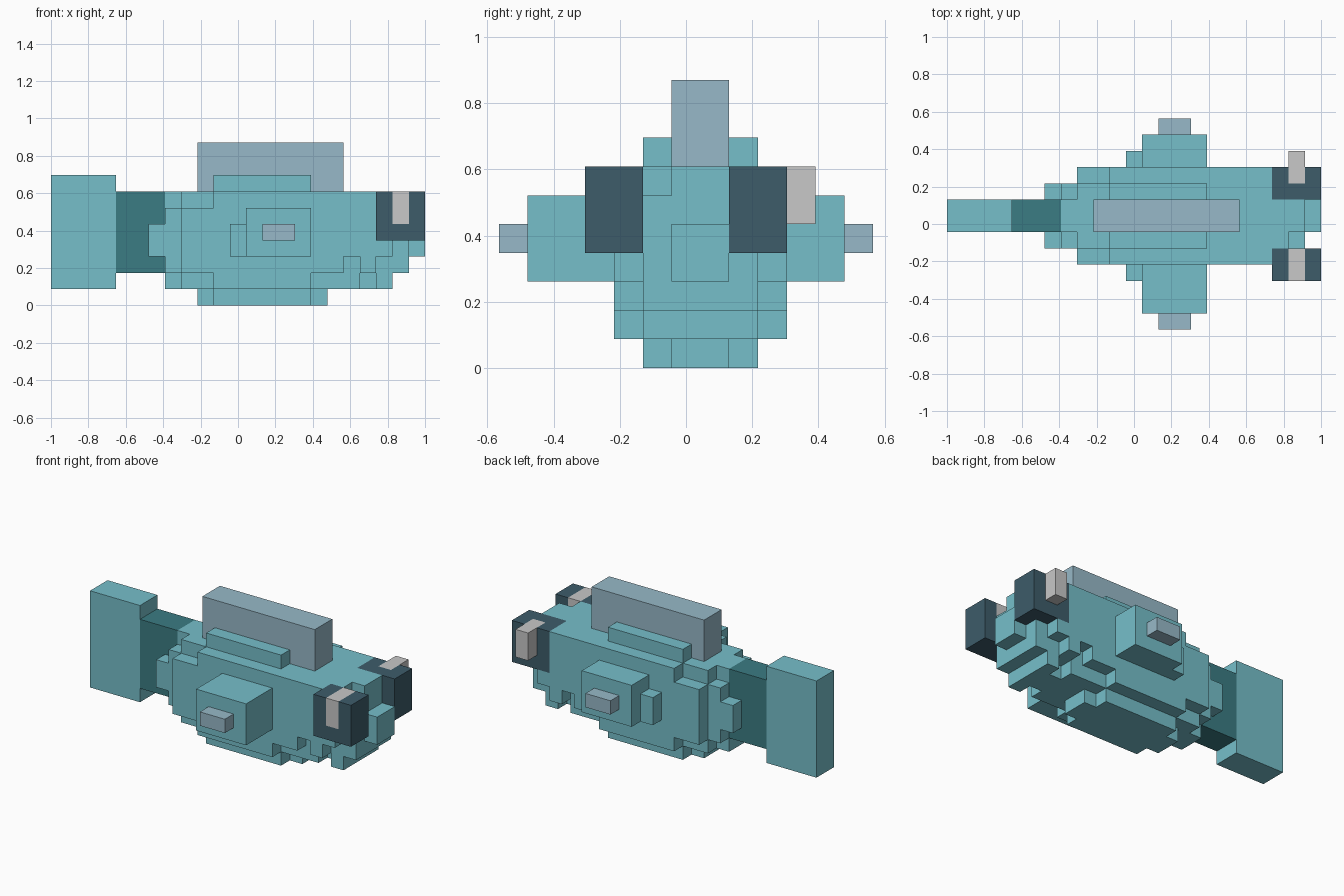
import bpy, bmesh
from mathutils import Vector

if "Cube" in bpy.data.objects:
    bpy.data.objects.remove(bpy.data.objects["Cube"])

U = 2 / 23  # one block


def lin(hexcode):
    out = []
    for i in (0, 2, 4):
        c = int(hexcode[i:i + 2], 16) / 255
        out.append(c / 12.92 if c <= 0.04045 else ((c + 0.055) / 1.055) ** 2.4)
    return (*out, 1)


def material(name, hexcode):
    m = bpy.data.materials.new(name)
    m.diffuse_color = lin(hexcode)
    m.use_nodes = True
    m.node_tree.nodes["Principled BSDF"].inputs["Base Color"].default_value = m.diffuse_color
    return m


TEAL = material("light_teal", "76BFCA")
DARK = material("dark_teal", "3B7C83")
FIN = material("grey_blue", "97B9C8")
EYE = material("slate", "3D5C6A")
WHITE = material("pale_grey", "C8C8C8")


def cells(x0, x1, y0, y1, z0, z1):
    return {(x, y, z) for x in range(x0, x1) for y in range(y0, y1) for z in range(z0, z1)}


def sym(x0, x1, w, z0, z1):
    """Block centred on the body's middle plane, w blocks to each side."""
    return cells(x0, x1, 7 - w, 7 + w, z0, z1)


def build(name, filled, mat):
    """Skin a set of blocks with only its exposed faces."""
    bm = bmesh.new()
    verts = {}

    def vert(p):
        if p not in verts:
            verts[p] = bm.verts.new(((p[0] - 11.5) * U, (p[1] - 6.5) * U, p[2] * U))
        return verts[p]

    for c in sorted(filled):
        for axis in range(3):
            for side in (0, 1):
                n = list(c)
                n[axis] += 2 * side - 1
                if tuple(n) in filled:
                    continue
                a, b = (axis + 1) % 3, (axis + 2) % 3
                quad = []
                for da, db in ((0, 0), (1, 0), (1, 1), (0, 1)):
                    p = list(c)
                    p[axis] += side
                    p[a] += da
                    p[b] += db
                    quad.append(vert(tuple(p)))
                bm.faces.new(quad if side else quad[::-1])
    bmesh.ops.dissolve_limit(bm, angle_limit=0.01, verts=bm.verts[:], edges=bm.edges[:])
    me = bpy.data.meshes.new(name)
    bm.to_mesh(me)
    bm.free()
    me.materials.append(mat)
    ob = bpy.data.objects.new(name, me)
    bpy.context.collection.objects.link(ob)


# Body: stepped layers, narrow to wide
body = set()
for b in [
    (7, 21, 1, 1, 7), (9, 17, 1, 0, 1), (21, 22, 1, 2, 7), (22, 23, 1, 3, 5),   # core, keel, snout
    (6, 7, 2, 3, 5), (7, 8, 2, 2, 6), (8, 20, 2, 1, 7), (10, 16, 2, 0, 8),      # middle layer
    (20, 21, 2, 1, 7), (21, 22, 2, 2, 6),
    (8, 10, 3, 2, 6), (10, 16, 3, 1, 7), (16, 20, 3, 2, 7), (20, 21, 3, 3, 4),  # flanks
]:
    body |= sym(*b)
# Mouth grooves
body -= sym(18, 19, 3, 2, 3) - sym(18, 19, 2, 2, 3)
body -= sym(19, 20, 2, 1, 2) - sym(19, 20, 1, 1, 2)

# Side fins
side_fins = cells(12, 16, 1, 12, 3, 6) | cells(11, 12, 3, 11, 3, 5)
body |= side_fins
tips = cells(13, 15, 0, 1, 4, 5) | cells(13, 15, 12, 13, 4, 5)

# Eyes with pale highlights cut into them
near_light = cells(21, 22, 3, 5, 5, 7)
far_light = cells(21, 22, 9, 11, 5, 7)
near_eye = cells(20, 23, 3, 5, 4, 7) - near_light
far_eye = cells(20, 23, 8, 10, 4, 7) - far_light
body -= near_eye | far_eye | near_light | far_light

# Dorsal fin and tail
dorsal = sym(9, 18, 1, 7, 10)
body -= dorsal

build("body", body, TEAL)
build("side_fin_tips", tips, FIN)
build("dorsal_fin", dorsal, FIN)
build("tail_stem", sym(4, 7, 1, 2, 7) - body, DARK)
build("tail_fin", sym(0, 4, 1, 1, 8), TEAL)
build("near_eye", near_eye, EYE)
build("far_eye", far_eye, EYE)
build("near_eye_highlight", near_light, WHITE)
build("far_eye_highlight", far_light, WHITE)
